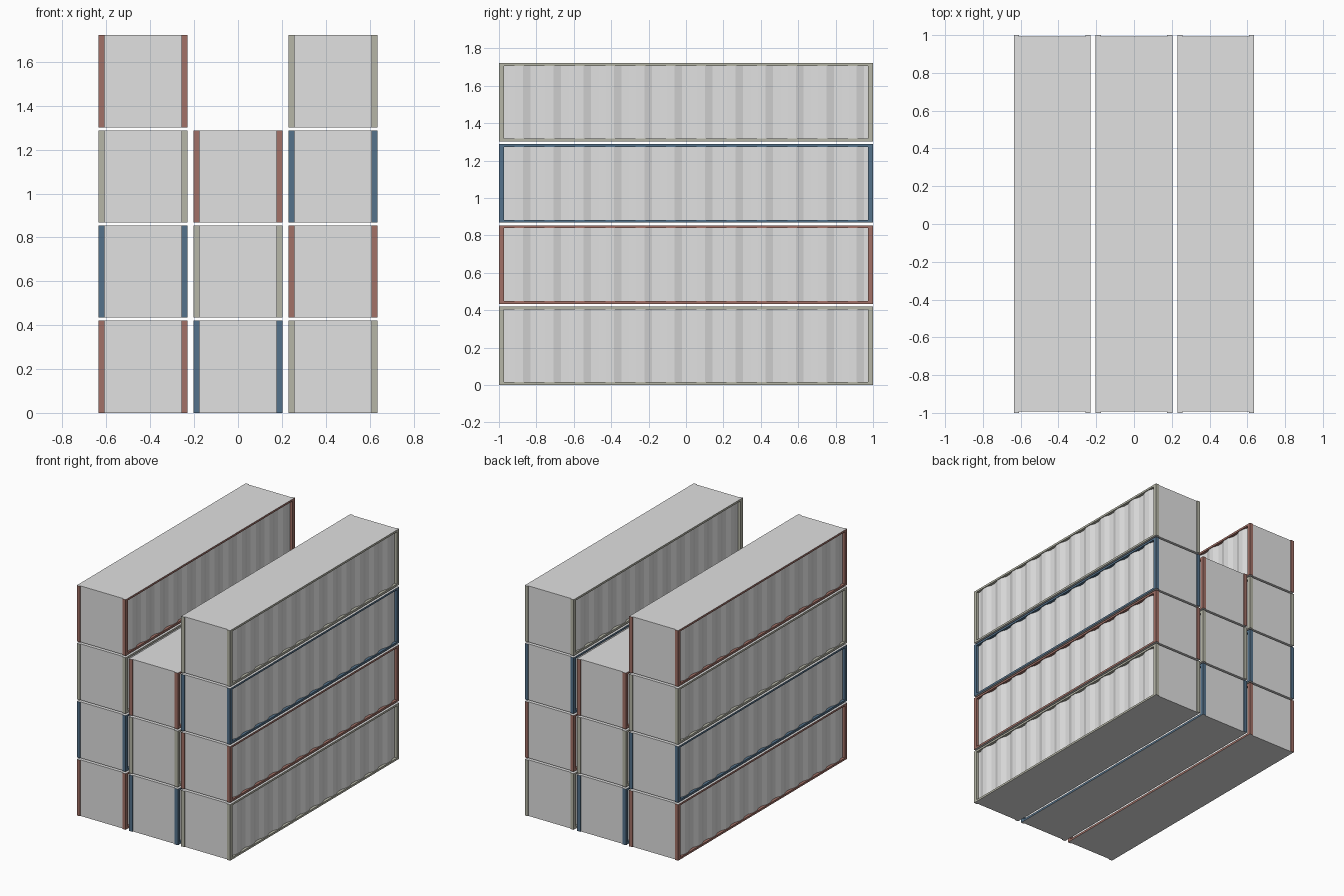
import bpy, bmesh

if "Cube" in bpy.data.objects:
    bpy.data.objects.remove(bpy.data.objects["Cube"])

W, L, H = 0.2025, 1.0, 0.42          # half width, half length, height
POST, RAIL = 0.027, 0.015            # frame sizes
END_STEP = 0.007                     # end wall set back behind the corner posts
WAVES = 12
OUTER, INNER = 0.006, 0.02           # depths of the corrugated wall


def material(name, rgb):
    m = bpy.data.materials.new(name)
    m.diffuse_color = (*rgb, 1.0)
    m.use_nodes = True
    m.node_tree.nodes["Principled BSDF"].inputs["Base Color"].default_value = m.diffuse_color
    return m


grey = material("grey panel", (0.75, 0.75, 0.75))
frames = {
    "red": material("red frame", (0.36, 0.165, 0.135)),
    "blue": material("blue frame", (0.09, 0.17, 0.26)),
    "olive": material("olive frame", (0.47, 0.47, 0.39)),
}


def corrugation():
    """Plan points (y, depth) of one corrugated side wall."""
    y0 = -(L - POST)
    step = 2 * (L - POST) / WAVES
    pts = [(y0, INNER)]
    for i in range(WAVES):
        a = y0 + i * step
        pts += [(a + step * 0.125, INNER), (a + step * 0.375, OUTER),
                (a + step * 0.625, OUTER), (a + step * 0.875, INNER)]
    return pts + [(-y0, INNER)]


def container_mesh(color):
    bm = bmesh.new()

    def face(points, mat):
        f = bm.faces.new([bm.verts.new(p) for p in points])
        f.material_index = mat

    # Roof and floor outline with the corner posts standing proud at the ends
    e, p = L - END_STEP, W - POST
    front = [(-W, -L), (-p, -L), (-p, -e), (p, -e), (p, -L), (W, -L)]
    outline = front + [(-x, -y) for x, y in front]
    for z in (0, H):
        face([(x, y, z) for x, y in outline], 0)

    # End walls (grey) and post faces (coloured)
    for i, (a, b) in enumerate(zip(outline, outline[1:] + outline[:1])):
        if i in (5, 11):
            continue                  # long sides are built below
        face([(*a, 0), (*b, 0), (*b, H), (*a, H)], 0 if i in (2, 8) else 1)

    # Long sides: frame ring, lips and corrugated wall
    q, lo, hi = L - POST, RAIL, H - RAIL
    wave = corrugation()
    for s in (-1, 1):
        outer = [(-L, 0), (L, 0), (L, H), (-L, H)]
        inner = [(-q, lo), (q, lo), (q, hi), (-q, hi)]
        for i in range(4):
            j = (i + 1) % 4
            face([(s * W, *c) for c in (outer[i], outer[j], inner[j], inner[i])], 1)
        for z in (lo, hi):
            face([(s * W, q, z), (s * W, -q, z)]
                 + [(s * (W - d), y, z) for y, d in wave], 1)
        for y in (-q, q):
            face([(s * W, y, lo), (s * W, y, hi),
                  (s * (W - INNER), y, hi), (s * (W - INNER), y, lo)], 1)
        for (ya, da), (yb, db) in zip(wave, wave[1:]):
            xa, xb = s * (W - da), s * (W - db)
            face([(xa, ya, lo), (xb, yb, lo), (xb, yb, hi), (xa, ya, hi)], 0)

    bmesh.ops.remove_doubles(bm, verts=bm.verts[:], dist=1e-5)
    bmesh.ops.recalc_face_normals(bm, faces=bm.faces[:])
    mesh = bpy.data.meshes.new(color + " container")
    bm.to_mesh(mesh)
    bm.free()
    mesh.materials.append(grey)
    mesh.materials.append(frames[color])
    return mesh


meshes = {c: container_mesh(c) for c in frames}

# Three stacks, listed from the ground up
stacks = {
    "left": (-0.4325, ["red", "blue", "olive", "red"]),
    "middle": (0.0, ["blue", "olive", "red"]),
    "right": (0.4325, ["olive", "red", "blue", "olive"]),
}
for side, (x, colors) in stacks.items():
    for level, color in enumerate(colors):
        ob = bpy.data.objects.new(f"{side}_container_{level + 1}", meshes[color])
        ob.location = (x, 0, level * 0.434)
        bpy.context.collection.objects.link(ob)
